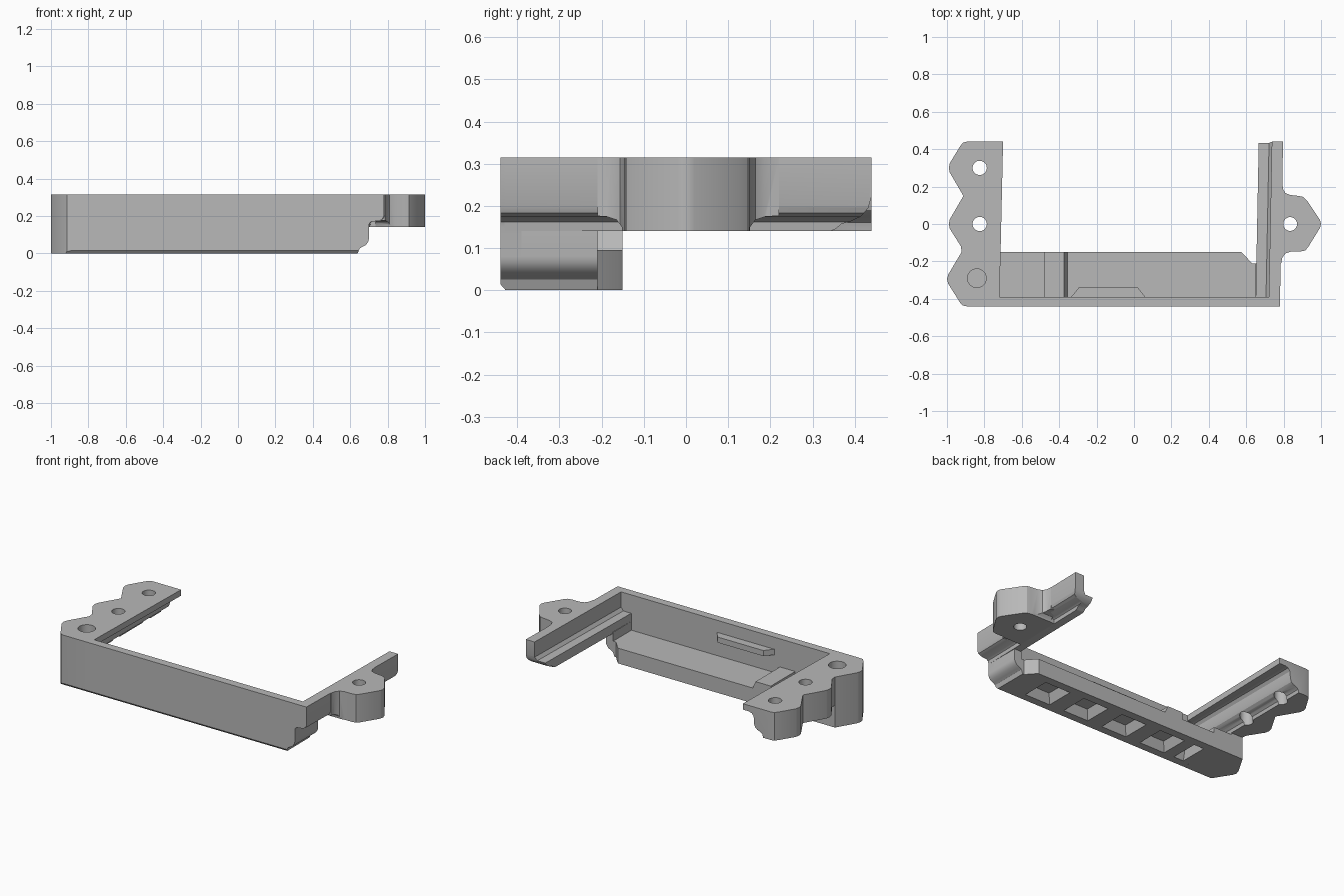
import bpy, bmesh, math
from mathutils import Matrix, Vector

if "Cube" in bpy.data.objects:
    bpy.data.objects.remove(bpy.data.objects["Cube"], do_unlink=True)

grey = bpy.data.materials.new("plain grey")
grey.use_nodes = True
colour = (0.48, 0.48, 0.48, 1)
grey.diffuse_color = colour
grey.node_tree.nodes["Principled BSDF"].inputs["Base Color"].default_value = colour

TOP = 0.315    # upper face of the bracket
RAIL = 0.14    # underside of the rails
BACK = -0.15   # rear edge of the floor


def add(name, bm):
    bmesh.ops.recalc_face_normals(bm, faces=bm.faces)
    mesh = bpy.data.meshes.new(name)
    bm.to_mesh(mesh)
    bm.free()
    mesh.materials.append(grey)
    ob = bpy.data.objects.new(name, mesh)
    bpy.context.collection.objects.link(ob)
    return ob


def prism(name, axis, pts, lo, hi):
    """Extrude a 2D outline along the given axis."""
    place = {"x": lambda a, b, t: (t, a, b),
             "y": lambda a, b, t: (a, t, b),
             "z": lambda a, b, t: (a, b, t)}[axis]
    bm = bmesh.new()
    face = bm.faces.new([bm.verts.new(place(a, b, lo)) for a, b in pts])
    out = bmesh.ops.extrude_face_region(bm, geom=[face])
    verts = [v for v in out["geom"] if isinstance(v, bmesh.types.BMVert)]
    bmesh.ops.translate(bm, verts=verts, vec=Vector(place(0, 0, hi - lo)))
    return add(name, bm)


def box(name, x0, x1, y0, y1, z0, z1):
    return prism(name, "z", [(x0, y0), (x1, y0), (x1, y1), (x0, y1)], z0, z1)


def cylinder(x, y, r, z0, z1):
    ring = [(x + r * math.cos(i * math.tau / 32), y + r * math.sin(i * math.tau / 32))
            for i in range(32)]
    return prism("hole", "z", ring, z0, z1)


def pocket(x0, x1):
    """Tapered recess opening downward."""
    bm = bmesh.new()
    bmesh.ops.create_cone(bm, cap_ends=True, segments=4, radius1=0.75, radius2=0.5, depth=1,
                          matrix=Matrix.Rotation(math.pi / 4, 4, "Z"))
    bmesh.ops.scale(bm, verts=bm.verts, vec=(x1 - x0, 0.18, 0.07))
    bmesh.ops.translate(bm, verts=bm.verts, vec=((x0 + x1) / 2, -0.29, 0.02))
    return add("pocket", bm)


def cut(ob, cutters):
    for c in cutters:
        c.hide_render = True
        mod = ob.modifiers.new("cut", "BOOLEAN")
        mod.operation = "DIFFERENCE"
        mod.solver = "EXACT"
        mod.object = c
        bpy.context.view_layer.update()
        done = bpy.data.meshes.new_from_object(
            ob.evaluated_get(bpy.context.evaluated_depsgraph_get()))
        ob.modifiers.clear()
        ob.data = done
        bpy.data.objects.remove(c, do_unlink=True)


def chamfer():
    return prism("chamfer", "x", [(-0.46, -0.01), (-0.419, -0.01), (-0.46, 0.037)], -1.1, 1.1)


# Stepped outer silhouette on the right end, from bottom to top
lower_step = [(0.64, 0), (0.65, 0.025), (0.665, 0.035), (0.685, 0.045),
              (0.698, 0.065), (0.7, 0.08), (0.7, 0.15)]
upper_step = [(0.703, 0.162), (0.715, 0.17), (0.755, 0.174), (0.773, 0.183), (0.78, 0.2)]

# Front wall
front_wall = prism("front_wall", "y",
                   [(-0.75, 0)] + lower_step + upper_step + [(0.78, TOP), (-0.75, TOP)],
                   -0.44, -0.39)
cut(front_wall, [chamfer()])

# Floor with a raised ridge and the lower right side wall
floor = prism("floor", "y",
              [(-0.75, 0)] + lower_step +
              [(0.65, 0.15), (0.65, 0.095), (-0.355, 0.095), (-0.375, RAIL),
               (-0.48, RAIL), (-0.48, 0.095), (-0.75, 0.095)], -0.42, BACK)
corner = prism("corner", "z", [(0.56, -0.14), (0.585, BACK - 0.01), (0.63, -0.21),
                               (0.8, -0.21), (0.8, -0.14)], -0.1, 0.4)
pockets = [pocket(0.3 - i * 0.28, 0.48 - i * 0.28) for i in range(4)] + [pocket(-0.68, -0.61)]
cut(floor, [corner] + pockets)

# Clip bar on the inside of the front wall
prism("wall_clip", "z", [(-0.34, -0.395), (-0.295, -0.34), (0.02, -0.34), (0.065, -0.395)],
      0.205, 0.24)

# Right rail: raised outer lip, inner ledge, rounded rear end, slight splay
right_rail = prism("right_rail", "y",
                   [(0.65, RAIL), (0.7, RAIL)] + upper_step +
                   [(0.78, TOP), (0.72, TOP), (0.72, 0.22), (0.705, 0.2), (0.65, 0.2)],
                   -0.43, 0.44)
for v in right_rail.data.vertices:
    v.co.x += 0.017 * (v.co.y + 0.43) / 0.87
rear_round = prism("rear_round", "x",
                   [(0.46, 0.225), (0.44, 0.222), (0.432, 0.195), (0.415, 0.175), (0.39, 0.163),
                    (0.368, 0.157), (0.355, 0.145), (0.34, 0.139), (0.34, 0.1), (0.46, 0.1)],
                   0.5, 0.9)
cut(right_rail, [rear_round])

# Right mounting ear
right_ear = prism("right_ear", "z",
                  [(0.735, 0.22), (0.793, 0.22), (0.797, 0.185), (0.81, 0.165), (0.835, 0.155),
                   (0.88, 0.15), (0.905, 0.145), (0.925, 0.125), (0.995, 0.02), (1, 0),
                   (0.995, -0.02), (0.93, -0.125), (0.915, -0.142), (0.89, -0.147),
                   (0.84, -0.147), (0.81, -0.157), (0.793, -0.18), (0.787, -0.21),
                   (0.735, -0.21)], RAIL, TOP)
# The ear ends flare into the groove of the rail
flares = [prism("flare", "x", [(s * 0.15, 0.13), (s * 0.152, 0.15), (s * 0.165, 0.167),
                               (s * 0.19, 0.175), (s * 0.3, 0.178), (s * 0.3, 0.13)], 0.6, 1.1)
          for s in (1, -1)]
cut(right_ear, flares + [cylinder(0.835, 0, 0.037, 0, 0.5)])
box("ear_root", 0.69, 0.745, -0.15, 0.15, RAIL, 0.195)

# Left mounting block: scalloped outer edge, deep front foot, undercut inner side
left_block = prism("left_block", "z",
                   [(-0.7, 0.44), (-0.895, 0.44), (-0.915, 0.435), (-0.93, 0.415),
                    (-0.985, 0.325), (-0.99, 0.3), (-0.985, 0.275), (-0.912, 0.15),
                    (-0.985, 0.025), (-0.99, 0), (-0.985, -0.025), (-0.925, -0.12),
                    (-0.922, -0.15), (-0.993, -0.27), (-1, -0.295), (-0.993, -0.32),
                    (-0.93, -0.42), (-0.915, -0.436), (-0.895, -0.44), (-0.72, -0.44)], 0, TOP)
under = box("under", -1.1, -0.6, BACK, 0.5, -0.1, RAIL)
groove = prism("groove", "y",
               [(-0.6, 0.278), (-0.74, 0.278), (-0.762, 0.272), (-0.775, 0.255), (-0.778, 0.21),
                (-0.785, 0.19), (-0.8, 0.178), (-0.82, 0.172), (-0.835, 0.16), (-0.84, RAIL),
                (-0.84, 0.13), (-0.6, 0.13)], -0.39, 0.5)
holes = [cylinder(-0.825, y, 0.038, 0, 0.5) for y in (0, 0.3)]
cut(left_block, [under, groove, chamfer(), cylinder(-0.84, -0.29, 0.05, 0.2, 0.5)] + holes)

# Smooth the rounded steps, keep machined edges crisp
for ob in (front_wall, floor, right_rail, right_ear, left_block):
    bpy.ops.object.select_all(action="DESELECT")
    ob.select_set(True)
    bpy.context.view_layer.objects.active = ob
    bpy.ops.object.shade_smooth_by_angle(angle=math.radians(32))
